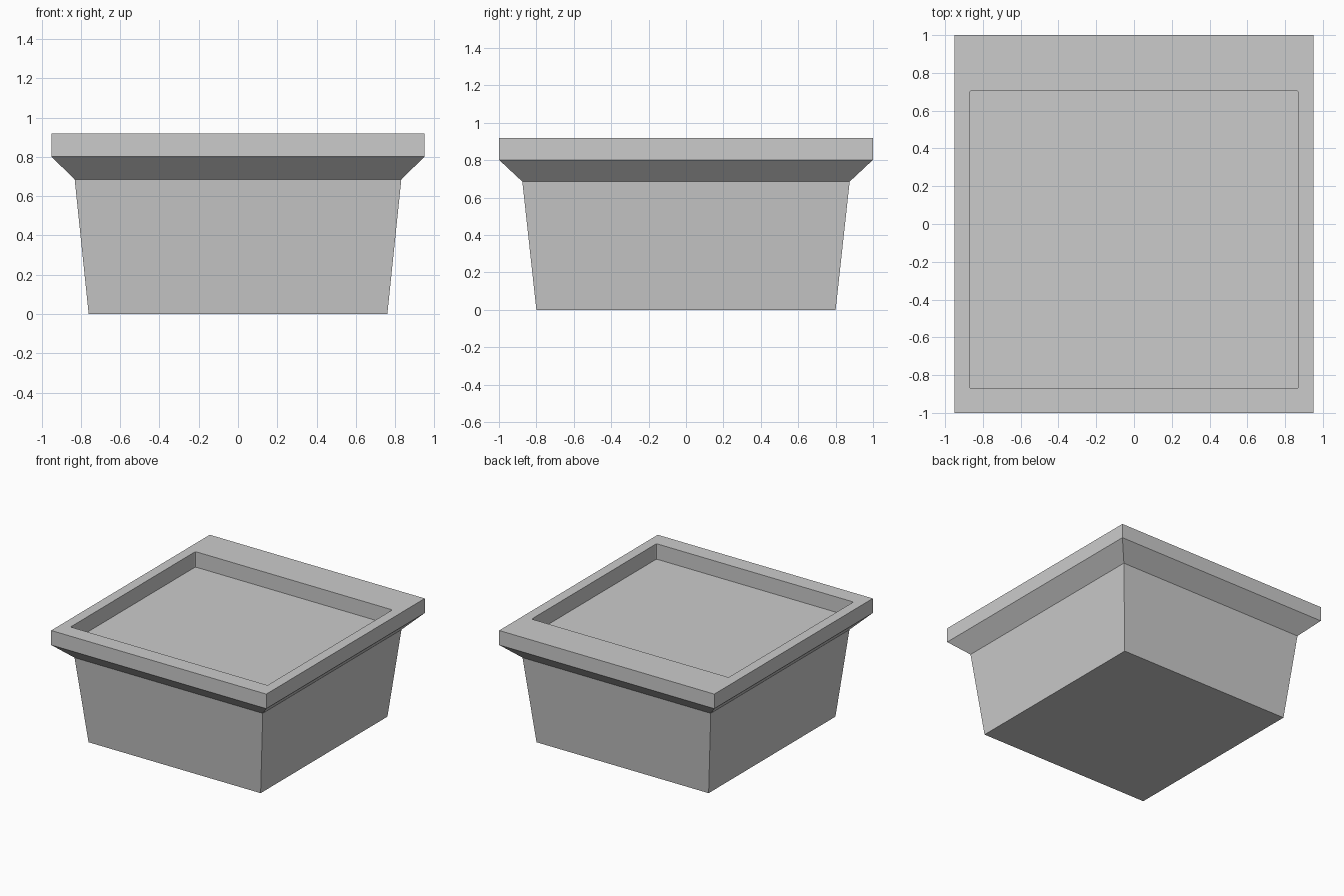
import bpy, bmesh

if "Cube" in bpy.data.objects:
    bpy.data.objects.remove(bpy.data.objects["Cube"])

RIM_X = 0.95  # width of the tub relative to its depth


def stacked_rings(name, rings):
    """Closed solid lofted through rectangular rings (x0, x1, y0, y1, z)."""
    bm = bmesh.new()
    loops = []
    for x0, x1, y0, y1, z in rings:
        loops.append([bm.verts.new((x, y, z))
                      for x, y in ((x0, y0), (x1, y0), (x1, y1), (x0, y1))])
    for a, b in zip(loops, loops[1:]):
        for i in range(4):
            j = (i + 1) % 4
            bm.faces.new((a[i], a[j], b[j], b[i]))
    bm.faces.new(loops[0][::-1])
    bm.faces.new(loops[-1])
    bm.normal_update()
    mesh = bpy.data.meshes.new(name)
    bm.to_mesh(mesh)
    bm.free()
    ob = bpy.data.objects.new(name, mesh)
    bpy.context.collection.objects.link(ob)
    return ob


# Tapered body, flared shoulder and straight rim
profile = [(0.80, 0.0), (0.875, 0.685), (1.0, 0.802), (1.0, 0.918)]
tub = stacked_rings("planter_tub", [(-r * RIM_X, r * RIM_X, -r, r, z) for r, z in profile])

# Shallow recess, set towards the front, with slightly eased corners
cutter = stacked_rings("recess_cutter", [(-0.87, 0.87, -0.87, 0.705, z) for z in (0.795, 1.1)])
bm = bmesh.new()
bm.from_mesh(cutter.data)
uprights = [e for e in bm.edges if abs(e.verts[0].co.z - e.verts[1].co.z) > 0.1]
bmesh.ops.bevel(bm, geom=uprights, offset=0.01, segments=2, profile=0.5, affect='EDGES')
bm.to_mesh(cutter.data)
bm.free()
cutter.hide_render = True

cut = tub.modifiers.new("recess", 'BOOLEAN')
cut.operation = 'DIFFERENCE'
cut.solver = 'EXACT'
cut.object = cutter
bpy.context.view_layer.objects.active = tub
bpy.ops.object.modifier_apply(modifier=cut.name)
bpy.data.objects.remove(cutter)
